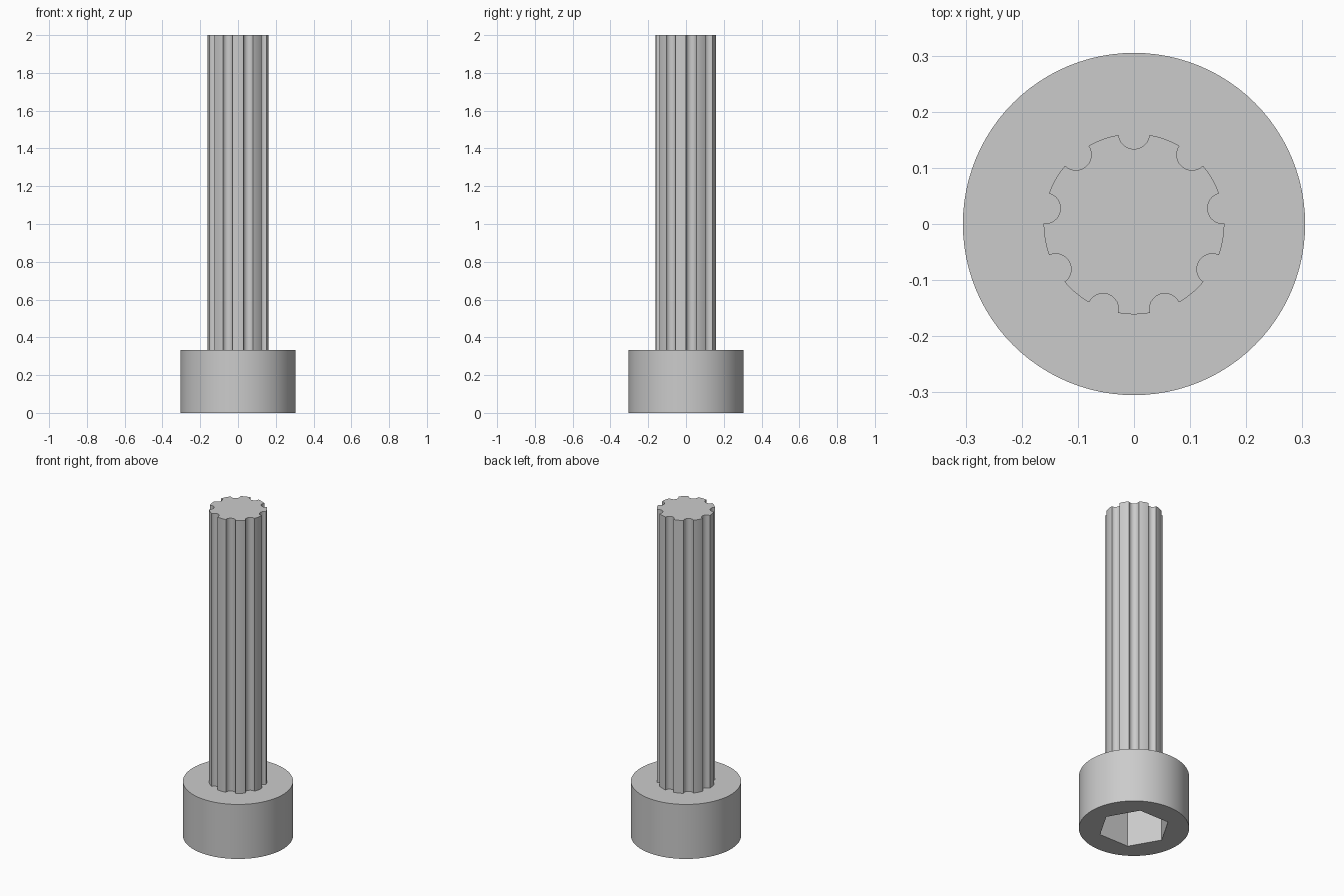
import bpy
import bmesh
from math import sin, cos, asin, pi, radians, tau

HEAD_R, HEAD_H = 0.305, 0.333
SHAFT_R, TOP = 0.161, 2.0
FLUTES, FLUTE_R = 9, 0.0275
SOCKET_R, SOCKET_DEPTH = 0.2, 0.25

if "Cube" in bpy.data.objects:
    bpy.data.objects.remove(bpy.data.objects["Cube"], do_unlink=True)

steel = bpy.data.materials.new("grey steel")
steel.use_nodes = True
steel.diffuse_color = (0.6, 0.6, 0.6, 1)
steel.node_tree.nodes["Principled BSDF"].inputs["Base Color"].default_value = (0.6, 0.6, 0.6, 1)


def prism(name, outline, z0, z1):
    """Extrude a closed outline from z0 up to z1."""
    bm = bmesh.new()
    base = bm.faces.new([bm.verts.new((x, y, z0)) for x, y in outline])
    top = bmesh.ops.extrude_face_region(bm, geom=[base], use_keep_orig=True)["geom"]
    for v in top:
        if isinstance(v, bmesh.types.BMVert):
            v.co.z = z1
    bmesh.ops.recalc_face_normals(bm, faces=bm.faces[:])
    mesh = bpy.data.meshes.new(name)
    bm.to_mesh(mesh)
    bm.free()
    mesh.materials.append(steel)
    obj = bpy.data.objects.new(name, mesh)
    bpy.context.collection.objects.link(obj)
    return obj


def activate(obj):
    bpy.ops.object.select_all(action='DESELECT')
    obj.select_set(True)
    bpy.context.view_layer.objects.active = obj


def circle(radius, sides):
    return [(radius * cos(tau * i / sides), radius * sin(tau * i / sides)) for i in range(sides)]


def fluted_outline(groove_steps=12, land_steps=6):
    """Circle with round grooves cut into its rim, one facing +y."""
    points = []
    half = 2 * asin(FLUTE_R / (2 * SHAFT_R))
    pitch = tau / FLUTES
    for k in range(FLUTES):
        a = pi / 2 + k * pitch
        cx, cy = SHAFT_R * cos(a), SHAFT_R * sin(a)
        # Groove arc, passing through its deepest point towards the axis
        sweep = pi / 2 - half / 2
        for i in range(groove_steps + 1):
            b = a + pi + sweep * (1 - 2 * i / groove_steps)
            points.append((cx + FLUTE_R * cos(b), cy + FLUTE_R * sin(b)))
        # Land between this groove and the next
        for i in range(1, land_steps):
            b = a + half + (pitch - 2 * half) * i / land_steps
            points.append((SHAFT_R * cos(b), SHAFT_R * sin(b)))
    return points


# Cylindrical head with a hexagonal socket in its underside
head = prism("head", circle(HEAD_R, 96), 0, HEAD_H)
cutter = prism("socket_cutter", circle(SOCKET_R, 6), -0.1, SOCKET_DEPTH)
cutter.hide_render = True
cut = head.modifiers.new("socket", 'BOOLEAN')
cut.operation = 'DIFFERENCE'
cut.solver = 'EXACT'
cut.object = cutter
activate(head)
bpy.ops.object.modifier_apply(modifier=cut.name)
bpy.data.objects.remove(cutter, do_unlink=True)

# Fluted shaft standing on the head
shaft = prism("fluted_shaft", fluted_outline(), HEAD_H - 0.01, TOP)

for part in (head, shaft):
    activate(part)
    bpy.ops.object.shade_smooth_by_angle(angle=radians(30))
